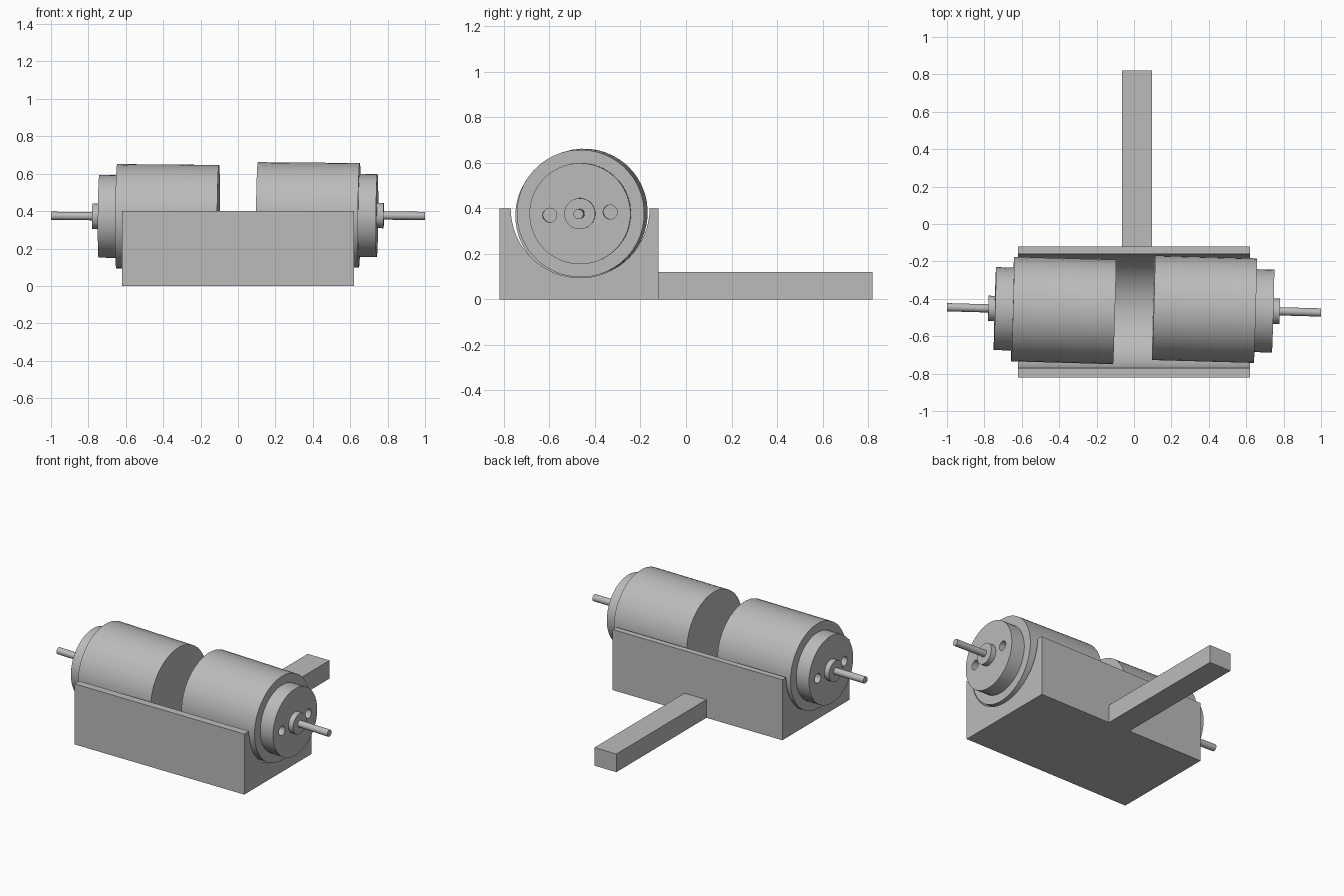
import bpy, bmesh
from math import radians, sin, cos, pi
from mathutils import Matrix, Vector

cube = bpy.data.objects.get("Cube")
if cube:
    bpy.data.objects.remove(cube, do_unlink=True)

grey = bpy.data.materials.new("plain grey")
grey.use_nodes = True
color = (0.5, 0.5, 0.5, 1)
grey.diffuse_color = color
grey.node_tree.nodes["Principled BSDF"].inputs["Base Color"].default_value = color


def make_object(name, bm):
    bmesh.ops.recalc_face_normals(bm, faces=bm.faces)
    mesh = bpy.data.meshes.new(name)
    bm.to_mesh(mesh)
    bm.free()
    mesh.materials.append(grey)
    obj = bpy.data.objects.new(name, mesh)
    bpy.context.collection.objects.link(obj)
    return obj


def smooth(obj):
    bpy.ops.object.select_all(action='DESELECT')
    obj.select_set(True)
    bpy.context.view_layer.objects.active = obj
    bpy.ops.object.shade_smooth_by_angle(angle=radians(30))


# Cradle: block profile with a round trough, extruded along x
def make_cradle():
    half, front, back, top = 0.62, -0.82, -0.12, 0.4
    mid, radius, steps = -0.465, 0.305, 32
    outline = [(front, top), (front, 0), (back, 0), (back, top)]
    for i in range(steps + 1):
        a = pi * i / steps
        outline.append((mid + radius * cos(a), top - radius * sin(a)))
    bm = bmesh.new()
    face = bm.faces.new([bm.verts.new((-half, y, z)) for y, z in outline])
    ends = bmesh.ops.extrude_face_region(bm, geom=[face])
    verts = [v for v in ends["geom"] if isinstance(v, bmesh.types.BMVert)]
    bmesh.ops.translate(bm, verts=verts, vec=(2 * half, 0, 0))
    smooth(make_object("cradle", bm))


# Handle bar behind the cradle
def make_handle():
    bm = bmesh.new()
    bmesh.ops.create_cube(bm, size=1)
    bmesh.ops.scale(bm, verts=bm.verts, vec=(0.16, 0.94, 0.12))
    bmesh.ops.translate(bm, verts=bm.verts, vec=(0.015, 0.35, 0.06))
    make_object("handle_bar", bm)


# Motor: lathed can, end cap, boss and shaft, with two blind screw holes
def make_motor(name, location, rotation):
    can, cap, boss, tip = 0.545, 0.64, 0.675, 0.896
    profile = [(0, 0), (0, 0.28), (can, 0.28), (can, 0.222), (cap, 0.222),
               (cap, 0.068), (boss, 0.068), (boss, 0.022), (tip, 0.022), (tip, 0)]
    bm = bmesh.new()
    verts = [bm.verts.new((x, 0, r)) for x, r in profile]
    edges = [bm.edges.new(pair) for pair in zip(verts, verts[1:])]
    bmesh.ops.spin(bm, geom=verts + edges, cent=(0, 0, 0), axis=(1, 0, 0),
                   angle=2 * pi, steps=48, use_merge=False)
    bmesh.ops.remove_doubles(bm, verts=bm.verts, dist=0.0001)
    motor = make_object(name, bm)

    # Screw hole cutters
    bm = bmesh.new()
    for side in (-1, 1):
        place = Matrix.Translation((cap, side * 0.133, 0)) @ Matrix.Rotation(pi / 2, 4, 'Y')
        bmesh.ops.create_cone(bm, cap_ends=True, segments=24, radius1=0.031,
                              radius2=0.031, depth=0.12, matrix=place)
    cutter = make_object("screw_hole_cutter", bm)
    cutter.hide_render = True
    cut = motor.modifiers.new("screw_holes", 'BOOLEAN')
    cut.operation = 'DIFFERENCE'
    cut.solver = 'EXACT'
    cut.object = cutter
    bpy.context.view_layer.objects.active = motor
    bpy.ops.object.modifier_apply(modifier=cut.name)
    bpy.data.objects.remove(cutter, do_unlink=True)

    smooth(motor)
    motor.location = Vector(location)
    motor.rotation_euler = [radians(a) for a in rotation]


make_cradle()
make_handle()
make_motor("left_motor", (0.104, -0.448, 0.382), (3, 0.5, -1.6))
make_motor("right_motor", (-0.104, -0.47, 0.367), (3, -0.5, 178.4))
